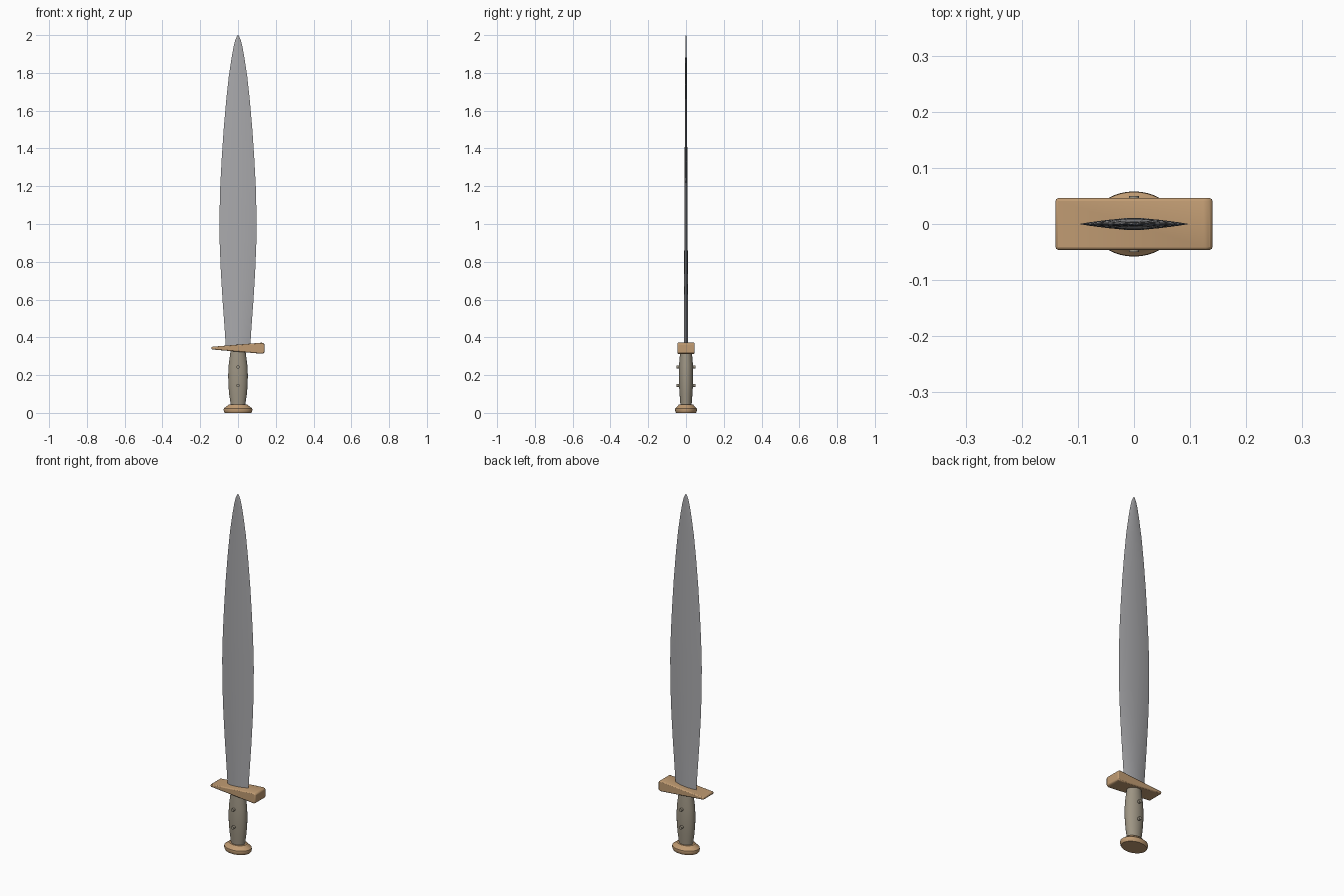
import bpy, bmesh, math
from mathutils import Matrix

if "Cube" in bpy.data.objects:
    bpy.data.objects.remove(bpy.data.objects["Cube"])


def material(name, rgb):
    m = bpy.data.materials.new(name)
    m.diffuse_color = (*rgb, 1)
    m.use_nodes = True
    m.node_tree.nodes["Principled BSDF"].inputs["Base Color"].default_value = m.diffuse_color
    return m


STEEL = material("steel grey", (0.40, 0.40, 0.415))
BRONZE = material("warm bronze", (0.53, 0.33, 0.17))
BONE = material("bone grip", (0.34, 0.30, 0.23))


def finish(bm, name, mat, angle=35):
    bmesh.ops.recalc_face_normals(bm, faces=bm.faces[:])
    me = bpy.data.meshes.new(name)
    bm.to_mesh(me)
    bm.free()
    me.materials.append(mat)
    ob = bpy.data.objects.new(name, me)
    bpy.context.collection.objects.link(ob)
    bpy.ops.object.select_all(action='DESELECT')
    ob.select_set(True)
    bpy.context.view_layer.objects.active = ob
    bpy.ops.object.shade_smooth_by_angle(angle=math.radians(angle))
    return ob


def loft(name, rings, section, mat, angle=35):
    """Stack (z, half x, half y) rings of a unit cross-section."""
    bm = bmesh.new()
    loops = [[bm.verts.new((x * rx, y * ry, z)) for x, y in section]
             for z, rx, ry in rings]
    n = len(section)
    for a, b in zip(loops, loops[1:]):
        for i in range(n):
            j = (i + 1) % n
            bm.faces.new((a[i], a[j], b[j], b[i]))
    bm.faces.new(loops[0])
    bm.faces.new(loops[-1])
    return finish(bm, name, mat, angle)


circle = [(math.cos(2 * math.pi * i / 40), math.sin(2 * math.pi * i / 40))
          for i in range(40)]

# Blade: leaf outline with a sharp-edged lens section
lens = [(-1 + i / 6, -(1 - (-1 + i / 6) ** 2)) for i in range(12)]
lens += [(-x, -y) for x, y in lens]
loft("blade", [
    (0.34, 0.064, 0.011), (0.45, 0.071, 0.011), (0.60, 0.082, 0.010),
    (0.75, 0.091, 0.010), (0.90, 0.097, 0.009), (1.05, 0.098, 0.009),
    (1.20, 0.094, 0.008), (1.35, 0.086, 0.007), (1.50, 0.076, 0.006),
    (1.65, 0.063, 0.005), (1.78, 0.049, 0.004), (1.88, 0.034, 0.004),
    (1.94, 0.023, 0.003), (1.975, 0.014, 0.003), (1.993, 0.006, 0.002),
    (2.0, 0.001, 0.001)], lens, STEEL)

# Guard: wedge that thickens to the right
bm = bmesh.new()
outline = [(-0.14, 0.336), (0.128, 0.313), (0.14, 0.318),
           (0.14, 0.366), (0.128, 0.372), (-0.14, 0.350)]
face = bm.faces.new([bm.verts.new((x, -0.046, z)) for x, z in outline])
ext = bmesh.ops.extrude_face_region(bm, geom=[face])
bmesh.ops.translate(bm, vec=(0, 0.092, 0),
                    verts=[v for v in ext["geom"] if isinstance(v, bmesh.types.BMVert)])
guard = finish(bm, "guard", BRONZE)
bev = guard.modifiers.new("soft edges", 'BEVEL')
bev.width = 0.005
bev.segments = 2

# Grip: swollen oval handle
loft("grip", [
    (0.03, 0.038, 0.029), (0.06, 0.041, 0.031), (0.10, 0.047, 0.034),
    (0.15, 0.051, 0.037), (0.20, 0.052, 0.038), (0.25, 0.050, 0.037),
    (0.30, 0.043, 0.033), (0.345, 0.038, 0.030)], circle, BONE)

# Rivets: two pins through the grip
for k, z in enumerate((0.145, 0.243)):
    bm = bmesh.new()
    bmesh.ops.create_cone(bm, cap_ends=True, segments=16, radius1=0.009,
                          radius2=0.009, depth=0.1,
                          matrix=Matrix.Translation((0, 0, z)) @ Matrix.Rotation(math.pi / 2, 4, 'X'))
    finish(bm, f"rivet_{k + 1}", BONE)

# Pommel: oval stepped disc
loft("pommel", [
    (0.0, 0.070, 0.053), (0.006, 0.074, 0.056), (0.016, 0.076, 0.058),
    (0.024, 0.075, 0.057), (0.034, 0.061, 0.046), (0.044, 0.050, 0.038)],
    circle, BRONZE)
